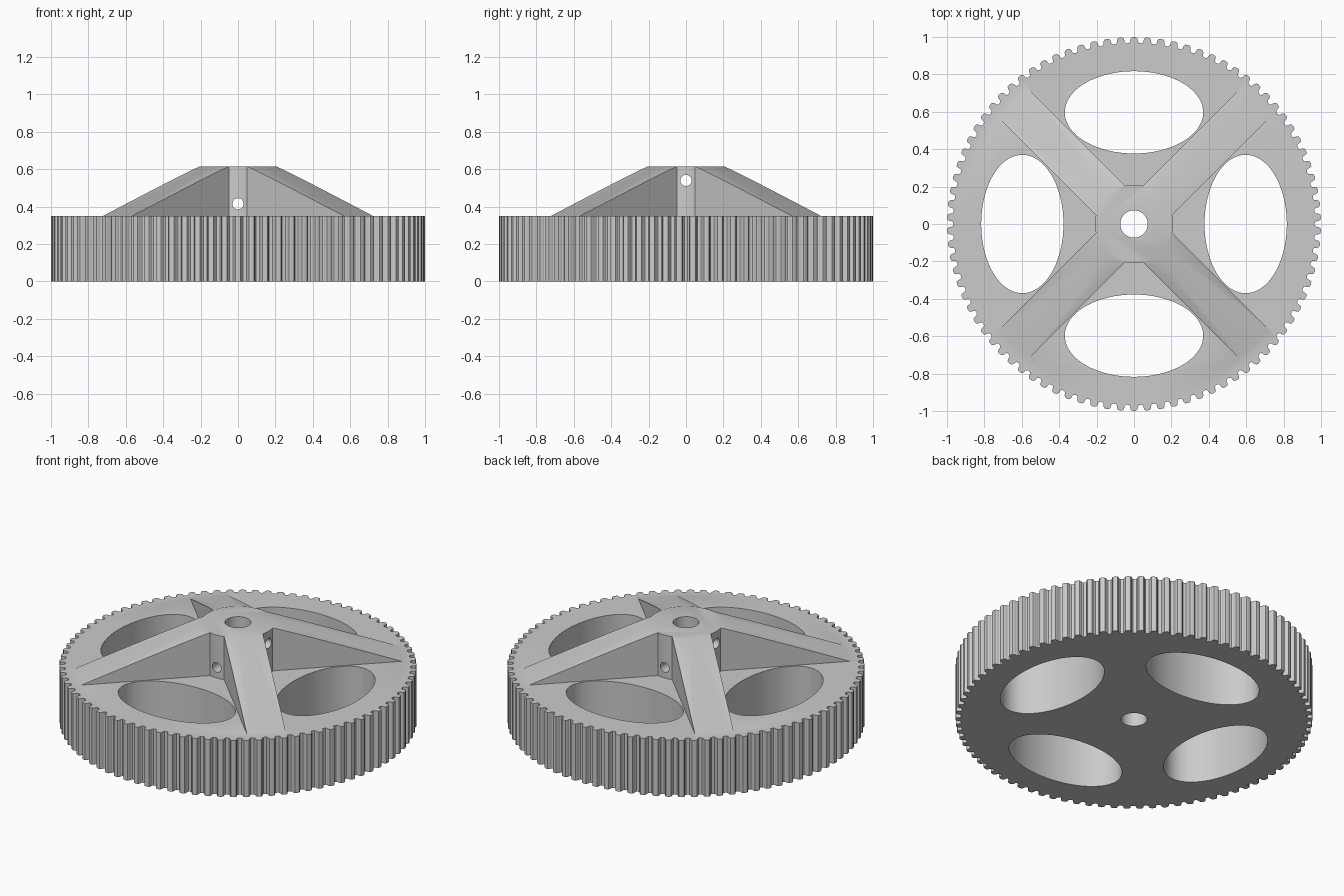
import bpy, bmesh, math
from math import cos, sin, pi

if "Cube" in bpy.data.objects:
    bpy.data.objects.remove(bpy.data.objects["Cube"])

TEETH = 86
RIM_H, TOP = 0.35, 0.615
HUB_R, SPOKE_R, SPOKE_W = 0.209, 0.918, 0.22

grey = bpy.data.materials.new("plain grey")
grey.diffuse_color = (0.6, 0.6, 0.6, 1)
grey.use_nodes = True
grey.node_tree.nodes["Principled BSDF"].inputs["Base Color"].default_value = grey.diffuse_color


def prism(name, pts, z0, z1, scale_top=1.0):
    """Closed outline extruded from z0 to z1, optionally tapered."""
    bm = bmesh.new()
    lo = [bm.verts.new((x, y, z0)) for x, y in pts]
    hi = [bm.verts.new((x * scale_top, y * scale_top, z1)) for x, y in pts]
    n = len(pts)
    bm.faces.new(lo[::-1])
    bm.faces.new(hi)
    for i in range(n):
        j = (i + 1) % n
        bm.faces.new((lo[i], lo[j], hi[j], hi[i]))
    me = bpy.data.meshes.new(name)
    bm.to_mesh(me)
    bm.free()
    me.materials.append(grey)
    ob = bpy.data.objects.new(name, me)
    bpy.context.collection.objects.link(ob)
    return ob


def ellipse(a, b, cx=0, cy=0, n=96):
    return [(cx + a * cos(2 * pi * i / n), cy + b * sin(2 * pi * i / n)) for i in range(n)]


def combine(target, other, op):
    """Apply a boolean and remove the helper."""
    m = target.modifiers.new(op, 'BOOLEAN')
    m.operation, m.solver, m.object = op, 'EXACT', other
    bpy.context.view_layer.objects.active = target
    bpy.ops.object.modifier_apply(modifier=m.name)
    bpy.data.objects.remove(other, do_unlink=True)


# Toothed rim: one rounded tooth repeated round the circle
tooth = [(-0.5, 0.966), (-0.37, 0.968), (-0.29, 0.975), (-0.27, 0.988), (-0.19, 0.997),
         (0, 1.0), (0.19, 0.997), (0.27, 0.988), (0.29, 0.975), (0.37, 0.968)]
outline = []
for k in range(TEETH):
    for f, r in tooth:
        a = pi / 2 + (k + f) * 2 * pi / TEETH
        outline.append((r * cos(a), r * sin(a)))
wheel = prism("toothed_wheel", outline, 0, RIM_H)

# Four oval openings
for k in range(4):
    cx, cy = 0.597 * cos(k * pi / 2), 0.597 * sin(k * pi / 2)
    a, b = (0.22, 0.37) if k % 2 == 0 else (0.37, 0.22)
    combine(wheel, prism("oval_cutter", ellipse(a, b, cx, cy), -0.1, 0.5), 'DIFFERENCE')

# Hub with diagonal cross spokes, trimmed by a flat-topped cone
z0 = RIM_H - 0.01
spokes = prism("spokes", ellipse(HUB_R, HUB_R), z0 - 0.02, 0.75)
for ang in (pi / 4, -pi / 4):
    L, w = 1.2, SPOKE_W / 2
    box = [(x * cos(ang) - y * sin(ang), x * sin(ang) + y * cos(ang))
           for x, y in ((-L, -w), (L, -w), (L, w), (-L, w))]
    h = 0.01 if ang > 0 else 0.02
    combine(spokes, prism("spoke_bar", box, z0 - 0.02 - h, 0.75 + h), 'UNION')
slope = (SPOKE_R - 0.21) / (TOP - RIM_H)
low_r = SPOKE_R + slope * (RIM_H - z0)
combine(spokes, prism("cone_trim", ellipse(low_r, low_r, n=128), z0, TOP, 0.21 / low_r), 'INTERSECT')
combine(wheel, spokes, 'UNION')

# Shaft bore
combine(wheel, prism("bore_cutter", ellipse(0.073, 0.073, n=48), -0.1, 0.8), 'DIFFERENCE')

# Cross holes through the hub: low along y, high along x
for rot, z in (((pi / 2, 0, 0), 0.415), ((0, pi / 2, 0), 0.54)):
    drill = prism("drill", ellipse(0.03, 0.03, n=32), -0.3, 0.3)
    drill.rotation_euler = rot
    drill.location = (0, 0, z)
    bpy.context.view_layer.update()
    combine(wheel, drill, 'DIFFERENCE')

# Smooth curved walls, keep hard edges
bpy.ops.object.select_all(action='DESELECT')
wheel.select_set(True)
bpy.context.view_layer.objects.active = wheel
bpy.ops.object.shade_smooth_by_angle(angle=math.radians(30))
